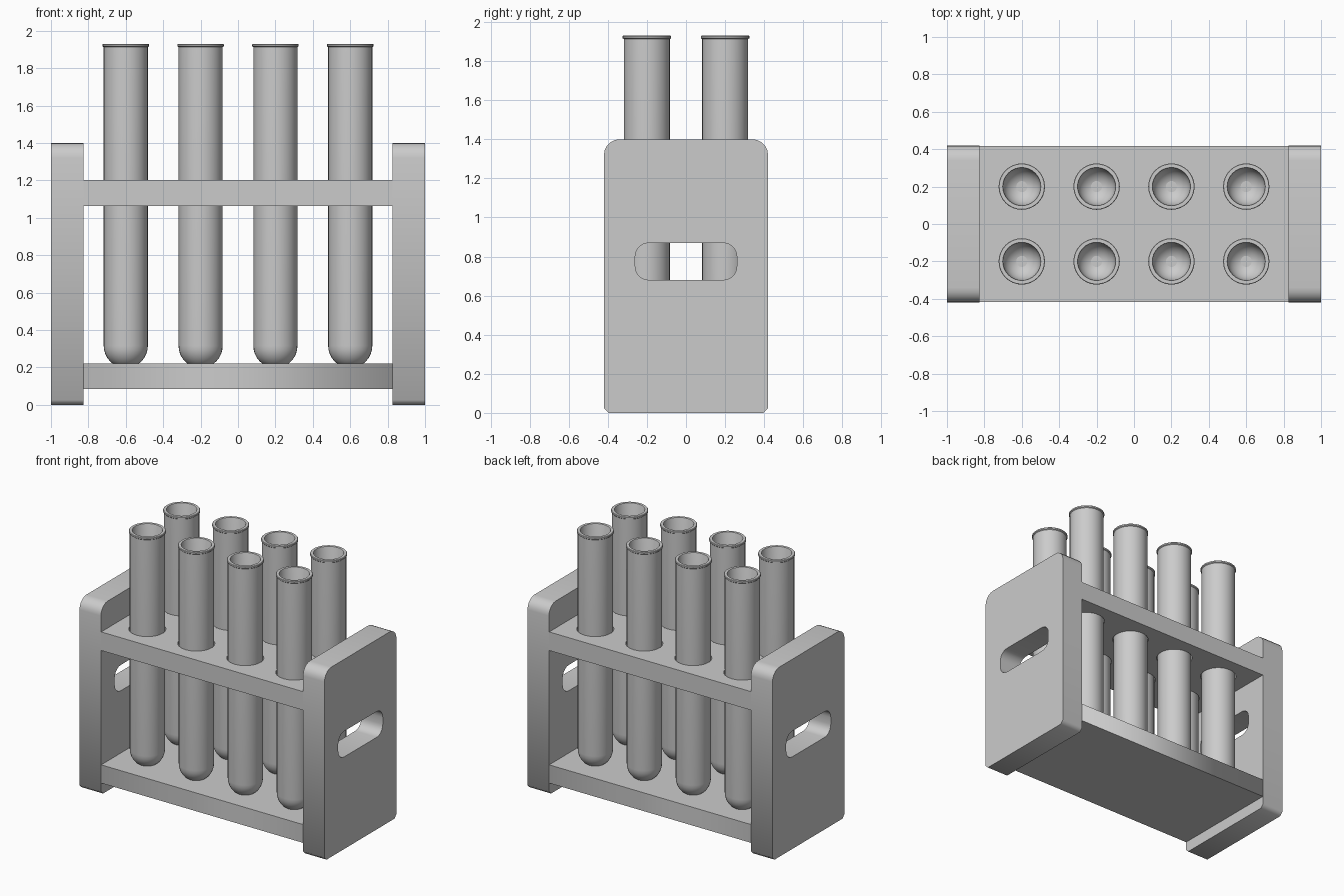
import bpy, bmesh
from math import pi, sin, cos, radians

if "Cube" in bpy.data.objects:
    bpy.data.objects.remove(bpy.data.objects["Cube"])


def rounded_rect(x0, x1, y0, y1, r_bottom, r_top, seg_bottom, seg_top):
    pts = []
    corners = [(x1, y0, -1, 1, r_bottom, seg_bottom, -pi / 2), (x1, y1, -1, -1, r_top, seg_top, 0),
               (x0, y1, 1, -1, r_top, seg_top, pi / 2), (x0, y0, 1, 1, r_bottom, seg_bottom, pi)]
    for x, y, sx, sy, r, n, start in corners:
        for i in range(n + 1):
            a = start + pi / 2 * i / n
            pts.append((x + sx * r + r * cos(a), y + sy * r + r * sin(a)))
    return pts


def circle(cx, cy, r, n=32):
    return [(cx + r * cos(2 * pi * i / n), cy + r * sin(2 * pi * i / n)) for i in range(n)]


def plate(name, loops, thickness, location, rotation=(0, 0, 0)):
    """Flat board from an outline plus hole outlines, extruded both ways."""
    cu = bpy.data.curves.new(name, 'CURVE')
    cu.dimensions, cu.fill_mode, cu.extrude = '2D', 'BOTH', thickness / 2
    for loop in loops:
        sp = cu.splines.new('POLY')
        sp.points.add(len(loop) - 1)
        for p, (x, y) in zip(sp.points, loop):
            p.co = (x, y, 0, 1)
        sp.use_cyclic_u = True
    ob = bpy.data.objects.new(name, cu)
    bpy.context.collection.objects.link(ob)
    ob.location, ob.rotation_euler = location, rotation
    bpy.ops.object.select_all(action='DESELECT')
    ob.select_set(True)
    bpy.context.view_layer.objects.active = ob
    bpy.ops.object.convert(target='MESH')
    ob = bpy.context.view_layer.objects.active
    bm = bmesh.new()
    bm.from_mesh(ob.data)
    bmesh.ops.remove_doubles(bm, verts=bm.verts, dist=1e-5)
    bmesh.ops.recalc_face_normals(bm, faces=bm.faces)
    bm.to_mesh(ob.data)
    bm.free()
    return ob


def tube_mesh():
    """Round-bottomed glass tube with a small lip, spun from a profile."""
    ro, ri, zc, top = 0.118, 0.1, 0.315, 1.93
    arc = [pi / 2 * i / 8 for i in range(9)]
    prof = [(ro * sin(a), zc - ro * cos(a)) for a in arc]
    prof += [(ro, top - 0.018), (0.124, top - 0.013), (0.124, top - 0.003), (0.121, top), (ri + 0.002, top), (ri, top - 0.004)]
    prof += [(ri * sin(a), zc - ri * cos(a)) for a in reversed(arc)]
    bm = bmesh.new()
    vs = [bm.verts.new((x, 0, z)) for x, z in prof]
    es = [bm.edges.new(e) for e in zip(vs, vs[1:])]
    bmesh.ops.spin(bm, geom=vs + es, cent=(0, 0, 0), axis=(0, 0, 1), angle=2 * pi, steps=32)
    bmesh.ops.remove_doubles(bm, verts=bm.verts, dist=1e-5)
    bmesh.ops.recalc_face_normals(bm, faces=bm.faces)
    me = bpy.data.meshes.new("tube")
    bm.to_mesh(me)
    bm.free()
    return me


def smooth(ob, angle=25):
    bpy.ops.object.select_all(action='DESELECT')
    ob.select_set(True)
    bpy.context.view_layer.objects.active = ob
    bpy.ops.object.shade_smooth_by_angle(angle=radians(angle))


spots = [(x, y) for y in (-0.2, 0.2) for x in (-0.6, -0.2, 0.2, 0.6)]

# End panels with a hand slot
for side, s in (("left", -1), ("right", 1)):
    plate(side + "_panel",
          [rounded_rect(-0.42, 0.42, 0, 1.4, 0.025, 0.08, 1, 5),
           rounded_rect(-0.26, 0.26, 0.68, 0.87, 0.07, 0.07, 5, 5)],
          0.175, (s * 0.9125, 0, 0), (pi / 2, 0, pi / 2))

# Shelves: solid base and drilled top
board = [(-0.826, -0.417), (0.826, -0.417), (0.826, 0.417), (-0.826, 0.417)]
plate("bottom_shelf", [board], 0.135, (0, 0, 0.1525))
top_shelf = plate("top_shelf", [board] + [circle(x, y, 0.124) for x, y in spots], 0.137, (0, 0, 1.1325))
smooth(top_shelf)

# Test tubes
tube = tube_mesh()
for i, (x, y) in enumerate(spots):
    ob = bpy.data.objects.new(f"test_tube_{i + 1}", tube)
    ob.location = (x, y, 0)
    bpy.context.collection.objects.link(ob)
    if i == 0:
        first = ob
bpy.ops.object.select_all(action='DESELECT')
for p in tube.polygons:
    p.use_smooth = True
tube.set_sharp_from_angle(angle=radians(30))
